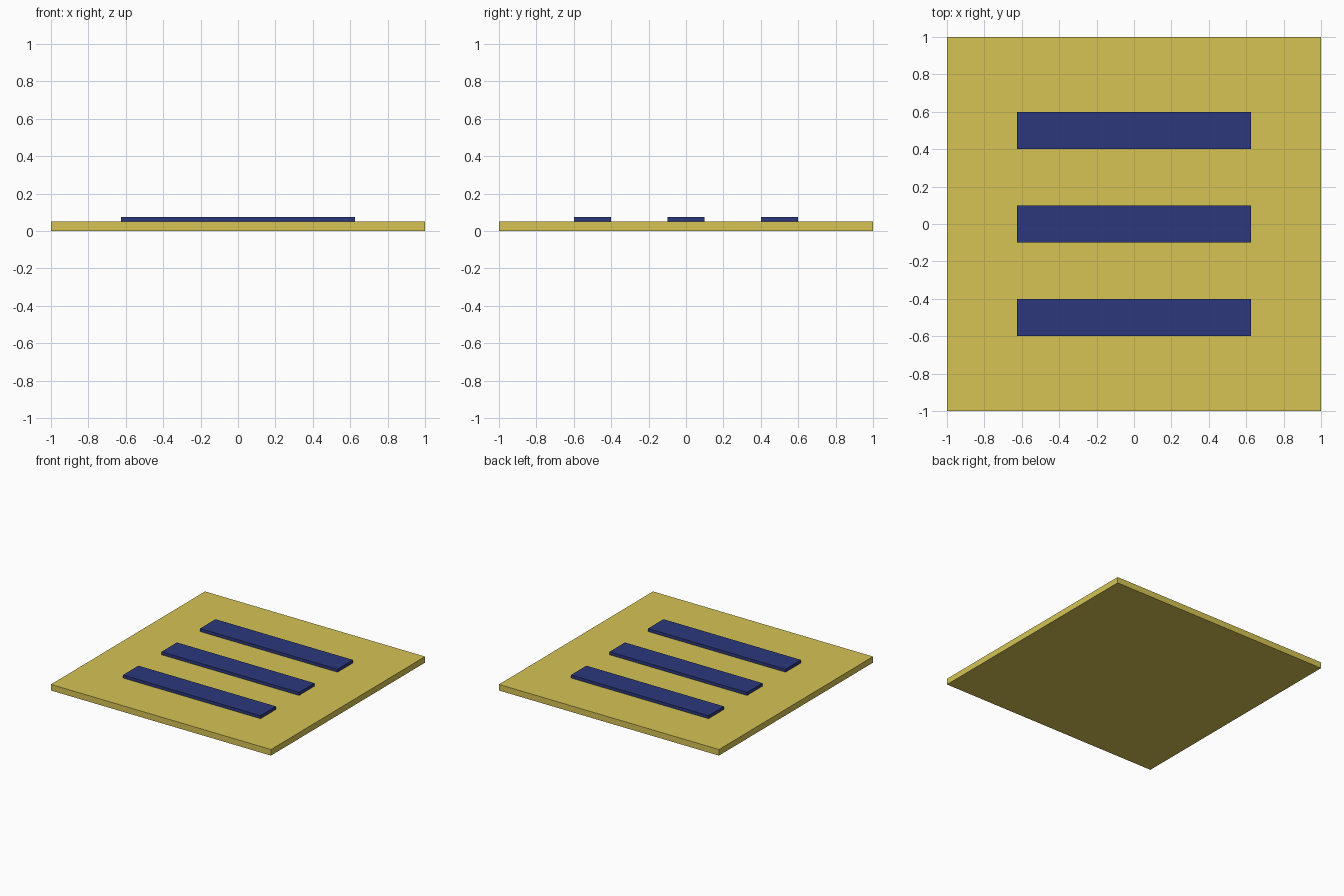
import bpy

if "Cube" in bpy.data.objects:
    bpy.data.objects.remove(bpy.data.objects["Cube"])


def material(name, color):
    mat = bpy.data.materials.new(name)
    mat.diffuse_color = color
    mat.use_nodes = True
    mat.node_tree.nodes["Principled BSDF"].inputs["Base Color"].default_value = mat.diffuse_color
    return mat


def box(name, size, center, mat):
    bpy.ops.mesh.primitive_cube_add(size=1, location=center)
    obj = bpy.context.object
    obj.name = name
    obj.scale = size
    bpy.ops.object.transform_apply(location=False, rotation=False, scale=True)
    obj.data.materials.append(mat)
    return obj


yellow = material("yellow", (0.67, 0.55, 0.09, 1))
blue = material("dark_blue", (0.025, 0.04, 0.2, 1))

BASE_H = 0.05
BAR_H = 0.025

# Square base plate
box("base_plate", (2, 2, BASE_H), (0, 0, BASE_H / 2), yellow)

# Three raised bars resting on the plate
for i, y in enumerate((-0.5, 0, 0.5)):
    box(f"bar_{i + 1}", (1.25, 0.2, BAR_H), (0, y, BASE_H + BAR_H / 2), blue)
